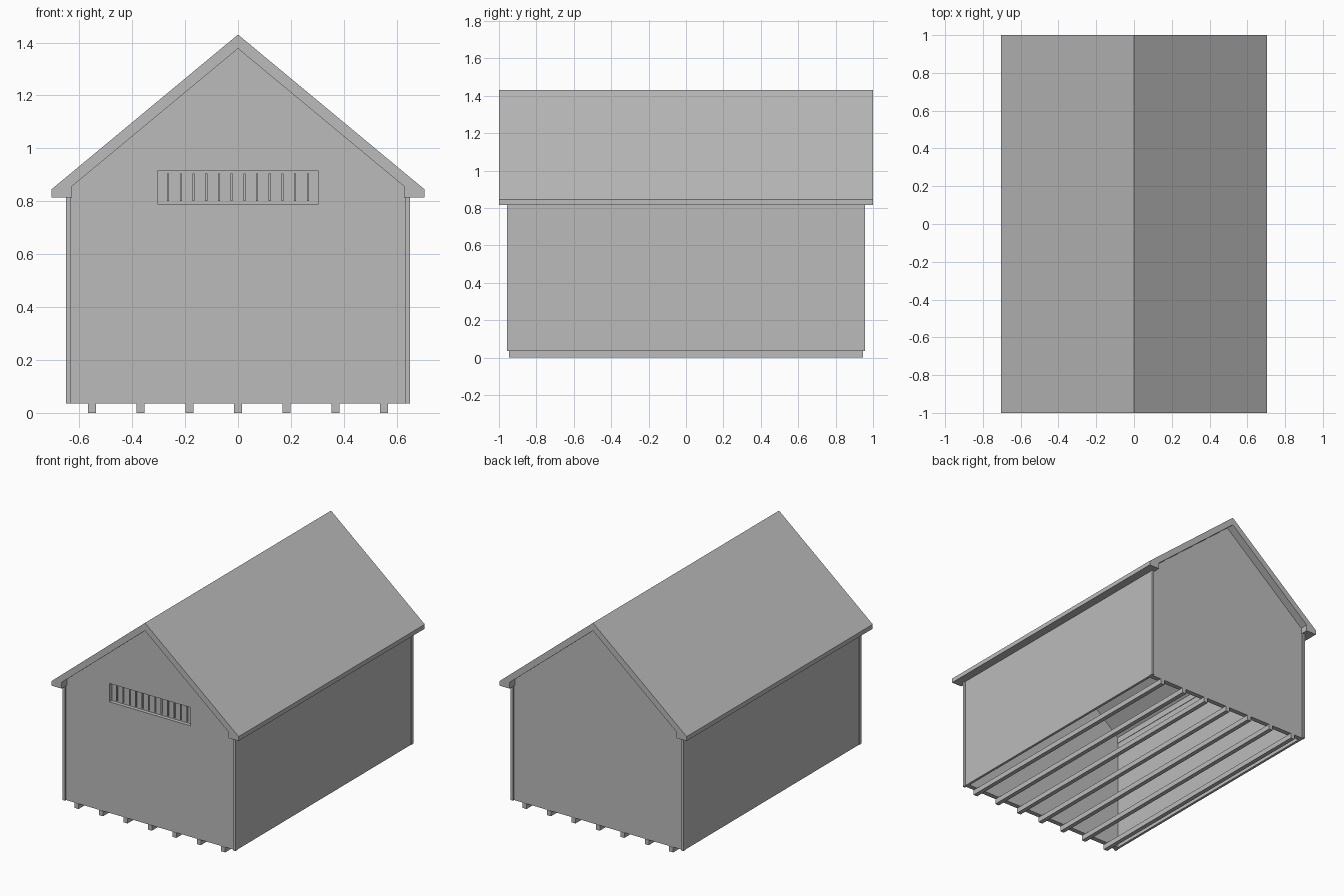
import bpy
import bmesh

if "Cube" in bpy.data.objects:
    bpy.data.objects.remove(bpy.data.objects["Cube"], do_unlink=True)

grey = bpy.data.materials.new("plain grey")
grey.use_nodes = True
grey.diffuse_color = (0.5, 0.5, 0.5, 1)
grey.node_tree.nodes["Principled BSDF"].inputs["Base Color"].default_value = grey.diffuse_color


def prism(name, profile, y0, y1):
    """Extrude an x-z outline from y0 to y1."""
    bm = bmesh.new()
    face = bm.faces.new([bm.verts.new((x, y0, z)) for x, z in profile])
    ext = bmesh.ops.extrude_face_region(bm, geom=[face])
    moved = [v for v in ext["geom"] if isinstance(v, bmesh.types.BMVert)]
    bmesh.ops.translate(bm, verts=moved, vec=(0, y1 - y0, 0))
    bmesh.ops.recalc_face_normals(bm, faces=bm.faces)
    mesh = bpy.data.meshes.new(name)
    bm.to_mesh(mesh)
    bm.free()
    mesh.materials.append(grey)
    obj = bpy.data.objects.new(name, mesh)
    bpy.context.scene.collection.objects.link(obj)
    return obj


def box(name, x0, x1, y0, y1, z0, z1):
    return prism(name, [(x0, z0), (x1, z0), (x1, z1), (x0, z1)], y0, y1)


def mirrored(half):
    """Complete a right-hand outline with its left-hand copy."""
    return half + [(-x, z) for x, z in reversed(half) if x > 0]


FLOOR, EAVE = 0.035, 0.815
WALL, GABLE = 0.957, 0.945

# Roof with dropped eaves
outer = [(-0.705, EAVE), (-0.705, 0.845), (0, 1.43), (0.705, 0.845), (0.705, EAVE)]
inner = [(0.627, EAVE), (0.627, 0.857), (0, 1.377), (-0.627, 0.857), (-0.627, EAVE)]
prism("roof", outer + inner, -1, 1)

# Gable walls
gable = mirrored([(0.632, FLOOR), (0.632, EAVE), (0.627, 0.857), (0, 1.377)])
front = prism("front_wall", gable, -GABLE, -0.912)
prism("back_wall", gable, 0.912, GABLE)

# Side walls and corner posts
for side, s in (("left", 1), ("right", -1)):
    a, b = sorted((s * 0.63, s * 0.647))
    box(side + "_wall", a, b, -0.94, 0.94, FLOOR, EAVE)
    a, b = sorted((s * 0.632, s * 0.65))
    box(side + "_front_post", a, b, -WALL, -0.935, FLOOR, EAVE)
    box(side + "_back_post", a, b, 0.935, WALL, FLOOR, EAVE)

# Window opening in the front wall
cutter = box("window_cutter", -0.305, 0.305, -1.1, -0.8, 0.79, 0.915)
cutter.hide_render = True
cutter.hide_viewport = True
cut = front.modifiers.new("window", "BOOLEAN")
cut.operation = "DIFFERENCE"
cut.solver = "EXACT"
cut.object = cutter

# Recessed window panel with thin upright slats
box("window_panel", -0.305, 0.305, -0.92, -0.912, 0.79, 0.915)
for i in range(12):
    x = -0.264 + i * 0.048
    box("window_slat", x - 0.004, x + 0.004, -0.928, -0.92, 0.8, 0.905)

# Floor joists
for i in range(7):
    x = (i - 3) * 0.184
    box("floor_joist", x - 0.015, x + 0.015, -0.947, 0.947, 0, FLOOR)
